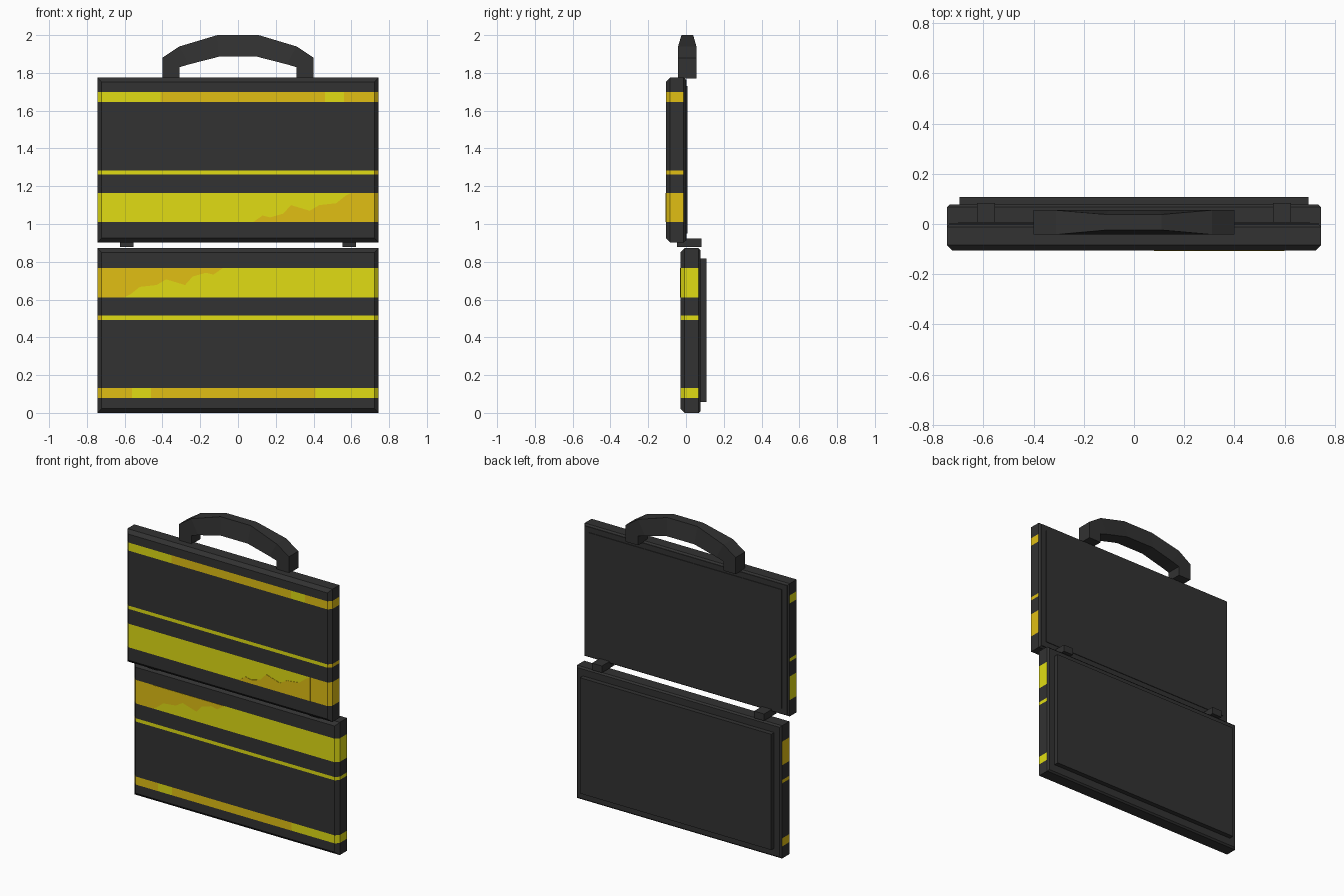
import bpy, bmesh
from mathutils import Vector

if "Cube" in bpy.data.objects:
    bpy.data.objects.remove(bpy.data.objects["Cube"])


def material(name, col):
    m = bpy.data.materials.new(name)
    m.diffuse_color = (*col, 1)
    m.use_nodes = True
    m.node_tree.nodes["Principled BSDF"].inputs["Base Color"].default_value = m.diffuse_color
    return m


DARK = material("charcoal", (0.032, 0.032, 0.032))
YELLOW = material("yellow", (0.75, 0.72, 0.007))
ORANGE = material("amber", (0.75, 0.52, 0.007))
FLIP = 1.777  # lower panel = upper panel turned half a turn: x -> -x, z -> FLIP - z


def finish(bm, name, mats):
    bmesh.ops.recalc_face_normals(bm, faces=bm.faces)
    me = bpy.data.meshes.new(name)
    bm.to_mesh(me)
    bm.free()
    for m in mats:
        me.materials.append(m)
    ob = bpy.data.objects.new(name, me)
    bpy.context.collection.objects.link(ob)
    return ob


def loft(loops):
    """Closed solid through loops of equal point count."""
    bm = bmesh.new()
    rings = [[bm.verts.new(p) for p in lp] for lp in loops]
    n = len(rings[0])
    for a, b in zip(rings, rings[1:]):
        for i in range(n):
            j = (i + 1) % n
            bm.faces.new((a[i], a[j], b[j], b[i]))
    bm.faces.new(rings[0])
    bm.faces.new(rings[-1])
    bmesh.ops.recalc_face_normals(bm, faces=bm.faces)
    return bm


def rect(x0, x1, z0, z1, y, inset=0):
    return [(x0 + inset, y, z0 + inset), (x1 - inset, y, z0 + inset),
            (x1 - inset, y, z1 - inset), (x0 + inset, y, z1 - inset)]


def box(name, x0, x1, y0, y1, z0, z1):
    return finish(loft([rect(x0, x1, z0, z1, y0), rect(x0, x1, z0, z1, y1)]), name, [DARK])


# Stripe bands on the upper panel
BROAD, THIN, TOP = (1.01, 1.165), (1.262, 1.284), (1.645, 1.698)


def stripe_index(x, z):
    if BROAD[0] < z < BROAD[1]:
        return 2 if x > 0.60 else 1
    if THIN[0] < z < THIN[1]:
        return 2 if x > 0.72 else 1
    if TOP[0] < z < TOP[1]:
        return 2 if (-0.41 < x < 0.46 or x > 0.56) else 1
    return 0


def panel(name, z0, z1, y0, y1, flipped):
    def turn(x, z):
        return (-x, FLIP - z) if flipped else (x, z)
    bm = loft([rect(-0.745, 0.745, z0, z1, y, i) for y, i in
               ((y0, 0.022), (y0 + 0.022, 0), (y1 - 0.01, 0), (y1, 0.01))])
    # cut the stripe borders into the shell
    cuts = [((0, 0, turn(0, z)[1]), (0, 0, 1)) for z in BROAD + THIN + TOP]
    cuts += [((turn(x, 0)[0], 0, 0), (1, 0, 0)) for x in (-0.41, 0.46, 0.56, 0.60, 0.72)]
    for co, no in cuts:
        bmesh.ops.bisect_plane(bm, geom=bm.verts[:] + bm.edges[:] + bm.faces[:],
                               plane_co=Vector(co), plane_no=Vector(no))
    bm.normal_update()
    for f in bm.faces:
        c = f.calc_center_median()
        f.material_index = 0 if f.normal.y > 0.3 else stripe_index(*turn(c.x, c.z))
    finish(bm, name, [DARK, YELLOW, ORANGE])
    # ragged amber wedge on the broad stripe
    edge = [(0.60, 1.01), (0.08, 1.01), (0.13, 1.045), (0.17, 1.035), (0.24, 1.055),
            (0.28, 1.10), (0.33, 1.085), (0.38, 1.07), (0.43, 1.10), (0.52, 1.11),
            (0.57, 1.15), (0.60, 1.165)]
    pts = [turn(*p) for p in edge]
    finish(loft([[(x, y, z) for x, z in pts] for y in (y0 - 0.002, y0 + 0.002)]),
           name + "_amber_wedge", [ORANGE])


panel("upper_panel", 0.903, 1.775, -0.106, -0.002, False)
panel("lower_panel", 0.0, 0.872, -0.03, 0.077, True)

# Back plates
box("upper_back_plate", -0.735, 0.735, -0.01, 0.003, 0.913, 1.765)
box("upper_back_inlay", -0.70, 0.70, 0.0, 0.007, 0.95, 1.73)
box("lower_back_plate", -0.695, 0.695, 0.07, 0.108, 0.058, 0.818)

# Hinges
for side, s in (("left", -1), ("right", 1)):
    xs = sorted((s * 0.553, s * 0.625))
    box(side + "_hinge", *xs, -0.047, 0.083, 0.878, 0.923)

# Handle: stations (outer x, outer z, inner x, inner z, outer y range), mirrored across x
half = [(0.40, 1.77, 0.31, 1.77, -0.042, 0.055), (0.40, 1.88, 0.31, 1.83, -0.042, 0.055),
        (0.31, 1.94, 0.26, 1.845, -0.042, 0.055), (0.11, 2.0, 0.10, 1.886, -0.024, 0.038)]
stations = half + [(-a, b, -c, d, e, f) for a, b, c, d, e, f in reversed(half)]
finish(loft([[(ox, ya, oz), (ox, yb, oz), (ix, 0.055, iz), (ix, -0.042, iz)]
             for ox, oz, ix, iz, ya, yb in stations]), "handle", [DARK])
